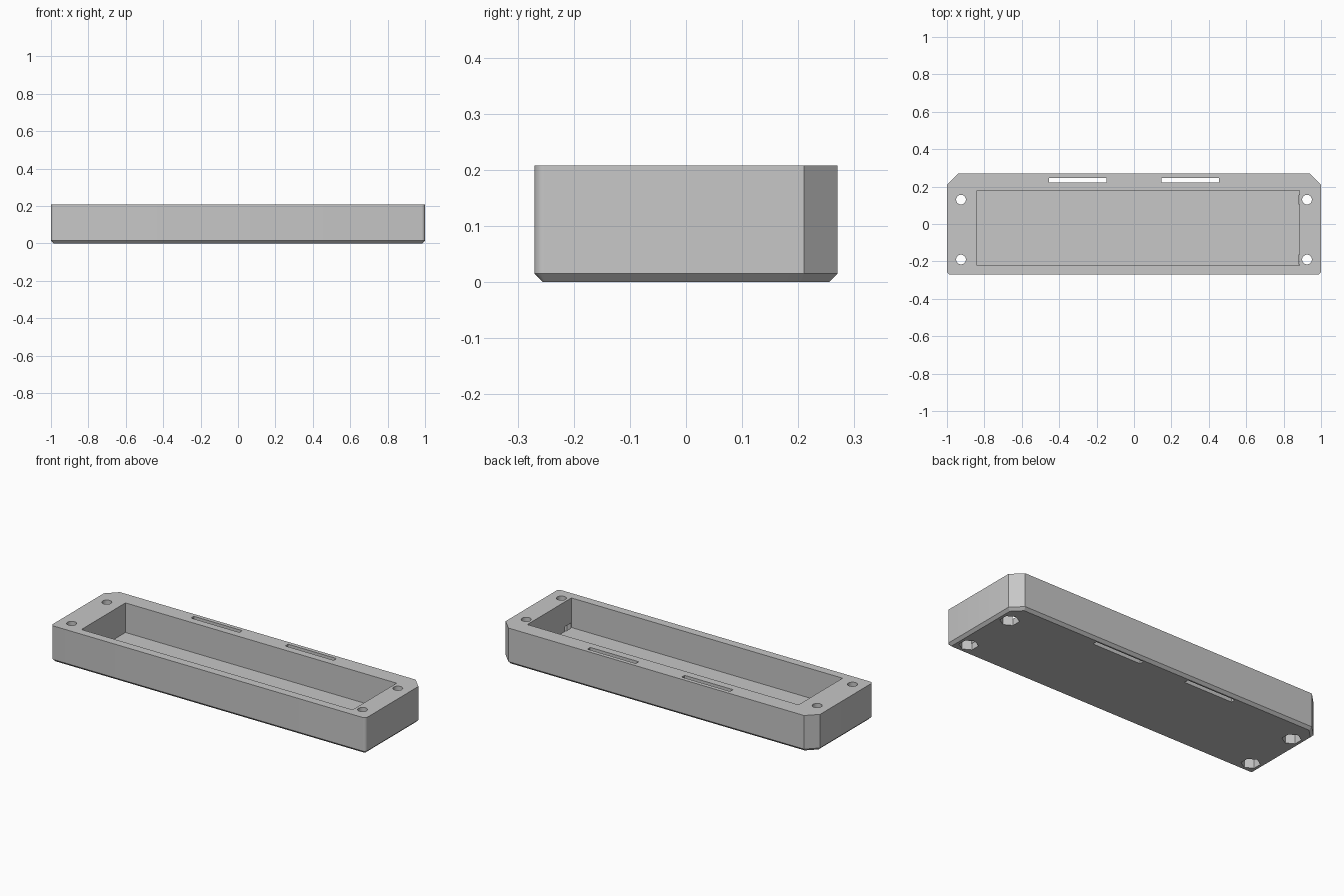
import bpy
import bmesh
from math import radians
from mathutils import Matrix, Vector

cube = bpy.data.objects.get("Cube")
if cube:
    bpy.data.objects.remove(cube, do_unlink=True)

HEIGHT = 0.208
HALF_Y = 0.27

grey = bpy.data.materials.new("light grey")
grey.use_nodes = True
colour = (0.57, 0.57, 0.57, 1)
grey.diffuse_color = colour
grey.node_tree.nodes["Principled BSDF"].inputs["Base Color"].default_value = colour


def add_box(bm, low, high):
    low, high = Vector(low), Vector(high)
    size = high - low
    matrix = Matrix.Translation((low + high) / 2) @ Matrix.Diagonal((*size, 1))
    return bmesh.ops.create_cube(bm, size=1, matrix=matrix)


def add_prism(bm, x, y, radius, sides, low, high, turn=0):
    matrix = Matrix.Translation((x, y, (low + high) / 2)) @ Matrix.Rotation(radians(turn), 4, "Z")
    bmesh.ops.create_cone(bm, cap_ends=True, segments=sides, radius1=radius,
                          radius2=radius, depth=high - low, matrix=matrix)


def make_object(name, bm):
    mesh = bpy.data.meshes.new(name)
    bmesh.ops.recalc_face_normals(bm, faces=bm.faces)
    bm.to_mesh(mesh)
    bm.free()
    mesh.materials.append(grey)
    obj = bpy.data.objects.new(name, mesh)
    bpy.context.collection.objects.link(obj)
    return obj


def select(obj):
    bpy.ops.object.select_all(action="DESELECT")
    obj.select_set(True)
    bpy.context.view_layer.objects.active = obj


def bevel(bm, rule, offset, segments):
    edges = [e for e in bm.edges if rule(*(v.co for v in e.verts))]
    bmesh.ops.bevel(bm, geom=edges, offset=offset, segments=segments, profile=0.5,
                    affect="EDGES", clamp_overlap=False)


def upright(a, b):
    return abs(a.z - b.z) > 0.1


# Tray block: clipped back corners, rounded front corners, chamfered base
bm = bmesh.new()
add_box(bm, (-1, -HALF_Y, 0), (1, HALF_Y, HEIGHT))
bevel(bm, lambda a, b: upright(a, b) and a.y > 0, 0.06, 1)
bevel(bm, lambda a, b: upright(a, b) and a.y < 0, 0.018, 4)
bevel(bm, lambda a, b: max(a.z, b.z) < 0.001, 0.015, 1)
tray = make_object("tray", bm)

# Main compartment
cavity = bmesh.new()
add_box(cavity, (-0.84, -0.222, 0.038), (0.884, 0.178, 0.3))

# Two strap slots through the back wall
slots = bmesh.new()
for side in (-1, 1):
    add_box(slots, (side * 0.3 - 0.154, 0.221, -0.1), (side * 0.3 + 0.154, 0.247, 0.3))

# Screw holes with hexagonal nut pockets underneath
holes, pockets = bmesh.new(), bmesh.new()
for x in (-0.925, 0.925):
    for y in (-0.19, 0.13):
        add_prism(holes, x, y, 0.026, 32, -0.1, 0.3)
        add_prism(pockets, x, y, 0.05, 6, -0.1, 0.065)

cutters = {"cavity": cavity, "slots": slots, "pockets": pockets, "holes": holes}
for name, shape in cutters.items():
    cutter = make_object(name + "_cutter", shape)
    cutter.hide_render = True
    select(tray)
    cut = tray.modifiers.new(name, "BOOLEAN")
    cut.operation = "DIFFERENCE"
    cut.solver = "EXACT"
    cut.object = cutter
    bpy.ops.object.modifier_apply(modifier=cut.name)
    bpy.data.objects.remove(cutter, do_unlink=True)

select(tray)
bpy.ops.object.shade_smooth_by_angle(angle=radians(28))
